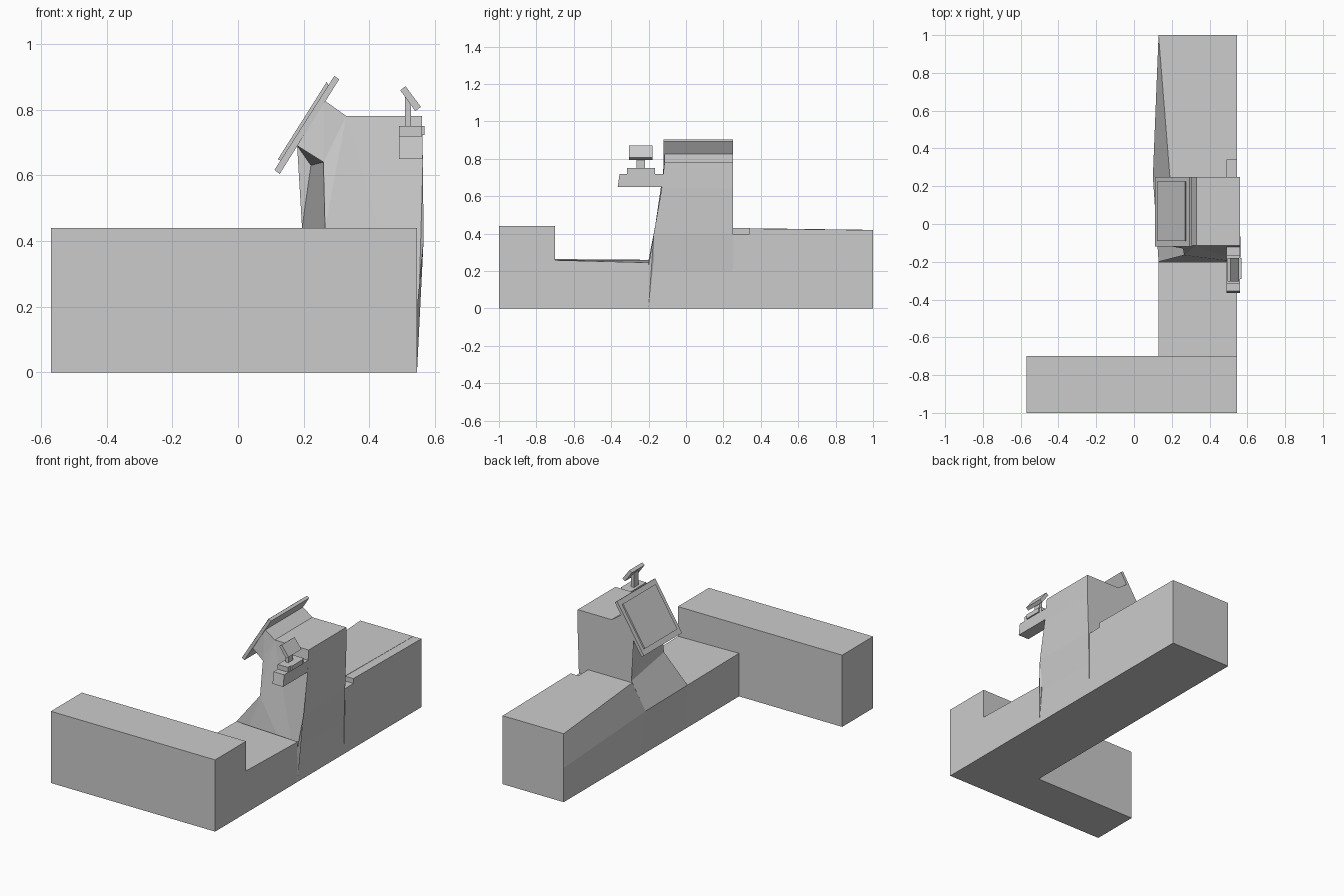
import bpy, bmesh


def loft(name, ring_a, ring_b):
    """Solid between two matching rings of 3D points."""
    bm = bmesh.new()
    a = [bm.verts.new(p) for p in ring_a]
    b = [bm.verts.new(p) for p in ring_b]
    n = len(a)
    caps = [bm.faces.new(a), bm.faces.new(b[::-1])]
    for i in range(n):
        j = (i + 1) % n
        bm.faces.new((a[i], b[i], b[j], a[j]))
    bmesh.ops.triangulate(bm, faces=caps)
    bmesh.ops.recalc_face_normals(bm, faces=bm.faces[:])
    mesh = bpy.data.meshes.new(name)
    bm.to_mesh(mesh)
    bm.free()
    obj = bpy.data.objects.new(name, mesh)
    bpy.context.collection.objects.link(obj)
    return obj


def prism_y(name, profile, y0, y1):
    """Extrude an xz profile along y."""
    return loft(name, [(x, y0, z) for x, z in profile], [(x, y1, z) for x, z in profile])


def prism_x(name, profile, x0, x1):
    """Extrude a yz profile along x."""
    return loft(name, [(x0, y, z) for y, z in profile], [(x1, y, z) for y, z in profile])


def box(name, x0, x1, y0, y1, z0, z1):
    return prism_y(name, [(x0, z0), (x1, z0), (x1, z1), (x0, z1)], y0, y1)


# Front counter and the low link behind it
box("front_counter", -0.57, 0.545, -1.0, -0.7, 0, 0.44)
loft("low_link",
     [(0.13, -0.7, 0), (0.545, -0.7, 0), (0.545, -0.7, 0.258), (0.13, -0.7, 0.264)],
     [(0.13, -0.2, 0), (0.545, -0.2, 0), (0.545, -0.2, 0.245), (0.13, -0.2, 0.26)])

# Rear bench: stepped top on the right, flared left side towards the tower
loft("rear_bench",
     [(0.13, 0.25, 0), (0.10, 0.25, 0.28), (0.19, 0.25, 0.43), (0.49, 0.25, 0.43),
      (0.49, 0.25, 0.395), (0.545, 0.25, 0.395), (0.545, 0.25, 0)],
     [(0.13, 1, 0), (0.13, 1, 0.21), (0.13, 1, 0.42), (0.49, 1, 0.42),
      (0.49, 1, 0.415), (0.545, 1, 0.415), (0.545, 1, 0)])
loft("bench_step",
     [(0.485, 0.34, 0.3), (0.545, 0.34, 0.3), (0.545, 0.34, 0.427), (0.485, 0.34, 0.427)],
     [(0.485, 1, 0.3), (0.545, 1, 0.3), (0.545, 1, 0.419), (0.485, 1, 0.419)])

# Tower: sculpted front leaning back, narrow neck carrying the screen
loft("tower",
     [(0.13, -0.2, 0), (0.13, -0.2, 0.26), (0.265, -0.165, 0.44), (0.26, -0.13, 0.64),
      (0.18, -0.115, 0.69), (0.26, -0.115, 0.83), (0.33, -0.115, 0.78),
      (0.56, -0.115, 0.78), (0.563, -0.13, 0.64), (0.565, -0.172, 0.40),
      (0.545, -0.205, 0.2), (0.545, -0.2, 0)],
     [(0.13, 0.25, 0), (0.10, 0.25, 0.28), (0.195, 0.25, 0.44), (0.222, 0.25, 0.63),
      (0.18, 0.25, 0.69), (0.26, 0.25, 0.83), (0.33, 0.25, 0.78),
      (0.56, 0.25, 0.78), (0.56, 0.25, 0.64), (0.552, 0.25, 0.40),
      (0.545, 0.25, 0.2), (0.545, 0.25, 0)])

# Tilted screen: backing plate and raised panel
prism_y("screen_plate", [(0.127, 0.604), (0.308, 0.892), (0.293, 0.902), (0.111, 0.616)],
        -0.12, 0.25)
prism_y("screen_panel", [(0.138, 0.642), (0.279, 0.868), (0.27, 0.884), (0.121, 0.648)],
        -0.09, 0.225)

# Side terminal: arm, stepped base, post and tilted pad
prism_x("terminal_arm", [(-0.365, 0.65), (-0.355, 0.72), (-0.11, 0.72), (-0.11, 0.65)],
        0.49, 0.562)
box("terminal_base", 0.49, 0.56, -0.315, -0.165, 0.71, 0.75)
box("terminal_side_tab", 0.555, 0.568, -0.29, -0.18, 0.722, 0.75)
box("terminal_post", 0.508, 0.527, -0.265, -0.22, 0.74, 0.84)
prism_y("terminal_pad", [(0.54, 0.795), (0.557, 0.808), (0.51, 0.871), (0.494, 0.859)],
        -0.305, -0.18)
